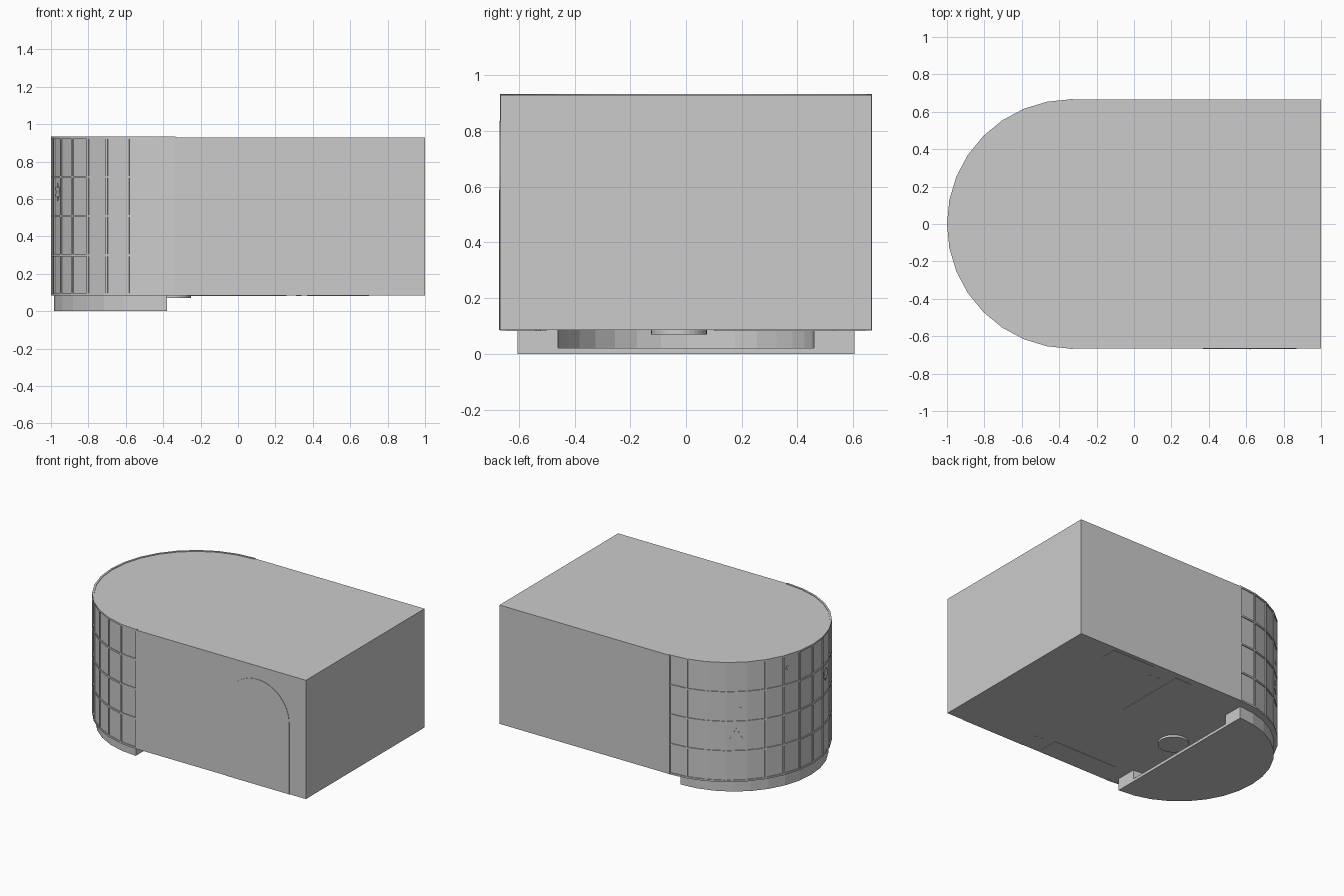
import bpy, bmesh
from math import sin, cos, pi, radians
from mathutils import Matrix, Vector

if "Cube" in bpy.data.objects:
    bpy.data.objects.remove(bpy.data.objects["Cube"])

CX, N = -0.333, 16          # centre of the rounded end, facets around it
Z0, Z1 = 0.085, 0.929       # body bottom and top
IDENT = Matrix.Identity(4)


def prism(name, pts, lo, hi, mat=IDENT):
    """Extrude a 2D outline from lo to hi along local z."""
    bm = bmesh.new()
    face = bm.faces.new([bm.verts.new((x, y, lo)) for x, y in pts])
    ext = bmesh.ops.extrude_face_region(bm, geom=[face])
    verts = [g for g in ext["geom"] if isinstance(g, bmesh.types.BMVert)]
    bmesh.ops.translate(bm, verts=verts, vec=(0, 0, hi - lo))
    bmesh.ops.recalc_face_normals(bm, faces=bm.faces)
    bm.transform(mat)
    mesh = bpy.data.meshes.new(name)
    bm.to_mesh(mesh)
    bm.free()
    ob = bpy.data.objects.new(name, mesh)
    bpy.context.collection.objects.link(ob)
    return ob


def arc(cx, r, n):
    """Half circle from +y through -x to -y."""
    return [(cx - r * sin(pi * i / n), r * cos(pi * i / n)) for i in range(n + 1)]


def rect(x0, x1, y0, y1):
    return [(x0, y0), (x1, y0), (x1, y1), (x0, y1)]


def circle(x, y, r, n):
    return [(x + r * cos(2 * pi * i / n), y + r * sin(2 * pi * i / n)) for i in range(n)]


# main body: box block plus faceted rounded window wall
prism("body_block", rect(CX, 1.0, -0.666, 0.666), Z0, Z1)
prism("curved_window", arc(CX, 0.661, N), Z0, Z1)

# window grid: horizontal rails and vertical mullions
band = arc(CX, 0.667, N) + arc(CX, 0.654, N)[::-1]
for k in range(5):
    z = Z0 + 0.005 + k * (Z1 - Z0 - 0.007) / 4
    prism(f"window_rail_{k}", band, z - 0.006, z + 0.006)
for i in range(N + 1):
    a = pi * i / N
    d = Vector((-sin(a), cos(a)))
    t = Vector((-cos(a), -sin(a))) * 0.006
    c = Vector((CX, 0))
    pts = [c + d * 0.654 - t, c + d * 0.667 - t, c + d * 0.667 + t, c + d * 0.654 + t]
    prism(f"window_mullion_{i}", pts, Z0, Z1 + 0.002)

# star-shaped marks on the window facets: angle, height, radius
for k, (ang, z, r) in enumerate([(39.4, 0.407, 0.055), (107, 0.637, 0.048),
                                 (41.2, 0.598, 0.016), (70.2, 0.838, 0.016)]):
    mid = (int(ang / 11.25) + 0.5) * pi / N
    off = Vector((-cos(mid), -sin(mid), 0))          # tangent
    out = Vector((-sin(mid), cos(mid), 0))           # outward normal
    pos = Vector((CX, 0, z)) + out * 0.661 * cos(pi / N / 2)
    pos += off * 0.66 * (radians(ang) - mid)
    mat = Matrix((off, Vector((0, 0, 1)), out)).transposed().to_4x4()
    star = [((r if j % 2 == 0 else r * 0.55) * sin(pi * j / 6),
             (r if j % 2 == 0 else r * 0.55) * cos(pi * j / 6)) for j in range(12)]
    prism(f"window_star_{k}", star, -0.002, 0.003, Matrix.Translation(pos) @ mat)

# plinth: half-round floor with a curved wall, open towards the middle
prism("plinth_floor", arc(-0.38, 0.605, N), 0.0, 0.02)
for k in range(N):
    o, q = arc(-0.38, 0.605, N), arc(-0.38, 0.46, N)
    if k == 0:
        prism("plinth_wall", o + q[::-1], 0.02, Z0)

# round foot and thin pads under the body
prism("underside_disc", circle(-0.35, -0.025, 0.1, 32), 0.07, Z0 + 0.002)
for k, p in enumerate([(0.05, 0.17, 0.10, 0.62), (-0.27, 0.24, -0.64, -0.50),
                       (0.38, 0.70, 0.53, 0.64)]):
    prism(f"underside_pad_{k}", rect(*p), Z0 - 0.003, Z0 + 0.002)
for k, (x, y) in enumerate([(0.25, 0.54), (0.32, 0.54), (0.33, -0.53), (0.38, -0.53)]):
    prism(f"underside_stud_{k}", circle(x, y, 0.01, 8), Z0 - 0.003, Z0 + 0.002)

# arched double door on the front wall
to_front = Matrix.Rotation(pi / 2, 4, 'X')
arch = [(0.37, Z0), (0.87, Z0)]
arch += [(0.62 + 0.25 * cos(pi * i / 24), 0.585 + 0.25 * sin(pi * i / 24)) for i in range(25)]
prism("door_arch", arch, 0.66, 0.669, to_front)
prism("door_seam", rect(0.617, 0.622, Z0, 0.59), 0.66, 0.671, to_front)
